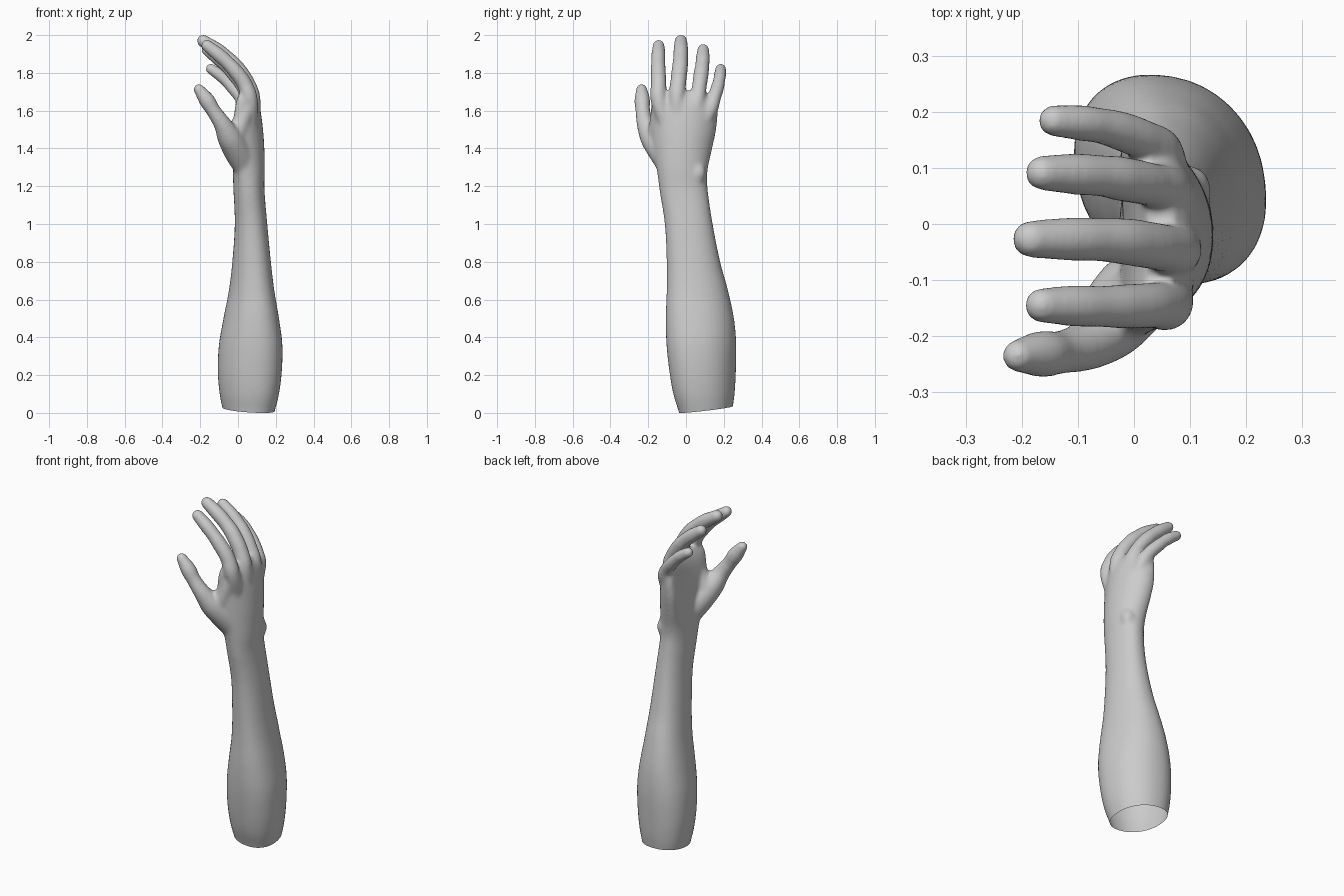
import bpy, bmesh, math
from mathutils import Vector

if "Cube" in bpy.data.objects:
    bpy.data.objects.remove(bpy.data.objects["Cube"])

bm = bmesh.new()


def spline(rows, steps):
    """Catmull-Rom interpolation of equal-length tuples."""
    out, n = [], len(rows)
    for i in range(n - 1):
        p = [rows[max(0, min(n - 1, i + k))] for k in (-1, 0, 1, 2)]
        for s in range(steps):
            t = s / steps
            out.append([0.5 * (2 * b + (c - a) * t + (2 * a - 5 * b + 4 * c - d) * t * t
                               + (3 * b - a - 3 * c + d) * t ** 3)
                        for a, b, c, d in zip(*p)])
    out.append(list(rows[-1]))
    return out


def loft(rings):
    """Skin a list of point rings into a closed solid."""
    vs = [[bm.verts.new(p) for p in r] for r in rings]
    n = len(vs[0])
    for a, b in zip(vs, vs[1:]):
        for i in range(n):
            j = (i + 1) % n
            bm.faces.new((a[i], a[j], b[j], b[i]))
    bm.faces.new(vs[0][::-1])
    bm.faces.new(vs[-1])


def tube(points, grow=0.0, n=20):
    """Round-ended limb through (x, y, z, radius) points."""
    pts = spline(points, 8)
    c = [Vector(p[:3]) for p in pts]
    rad = [p[3] + grow for p in pts]
    d0, d1 = (c[0] - c[1]).normalized(), (c[-1] - c[-2]).normalized()
    path = [(c[0] + d0 * rad[0] * math.cos(a), rad[0] * math.sin(a))
            for a in (0.1, 0.4, 0.8, 1.2)]
    path += list(zip(c, rad))
    path += [(c[-1] + d1 * rad[-1] * math.cos(a), rad[-1] * math.sin(a))
             for a in (1.2, 0.8, 0.4, 0.1)]
    rings = []
    for i, (p, r) in enumerate(path):
        d = (path[min(i + 1, len(path) - 1)][0] - path[max(i - 1, 0)][0]).normalized()
        u = d.cross(Vector((0, 1, 0))).normalized()
        v = d.cross(u)
        rings.append([p + r * (u * math.cos(2 * math.pi * k / n)
                               + v * math.sin(2 * math.pi * k / n)) for k in range(n)])
    loft(rings)


# forearm, wrist and palm: z, x min, x max, y min, y max, arch
sections = [
    (-0.08, -.06, .17, -.02, .23, 0), (0.0, -.077, .192, -.037, .243, 0),
    (0.1, -.097, .217, -.067, .257, 0), (0.22, -.107, .232, -.088, .264, 0),
    (0.36, -.101, .235, -.103, .266, 0), (0.5, -.077, .217, -.107, .254, 0),
    (0.65, -.048, .192, -.102, .222, 0), (0.8, -.03, .174, -.102, .181, 0),
    (1.0, -.017, .155, -.112, .141, 0), (1.18, -.024, .14, -.14, .115, 0),
    (1.28, -.027, .142, -.154, .114, .01), (1.4, -.02, .14, -.174, .139, .035),
    (1.5, -.018, .133, -.184, .16, .045), (1.6, -.008, .12, -.186, .168, .045),
    (1.66, .005, .103, -.184, .155, .04), (1.705, .025, .078, -.165, .09, .03),
]
rings = []
for z, x0, x1, y0, y1, arch in spline(sections, 5):
    skew = 0.2 * max(0, min(1, (1.1 - z) / 0.5))
    power = 0.92 - 2.5 * arch
    ring = []
    for k in range(40):
        a = 2 * math.pi * k / 40
        c, s = math.cos(a), math.sin(a - skew)
        s = math.copysign(abs(s) ** power, s)
        c = math.copysign(abs(c) ** power, c)
        ring.append(((x0 + x1) / 2 + (x1 - x0) / 2 * c - arch * s * s,
                     (y0 + y1) / 2 + (y1 - y0) / 2 * s, z))
    rings.append(ring)
loft(rings)

# fingers: tendon start, knuckle, two joints, pad, tip
fingers = [
    [(.07, -.09, 1.46, .024), (.064, -.142, 1.64, .04), (.035, -.145, 1.74, .038),
     (-.015, -.147, 1.81, .037), (-.06, -.147, 1.858, .034), (-.105, -.146, 1.898, .034),
     (-.164, -.145, 1.944, .028)],
    [(.085, -.035, 1.46, .024), (.078, -.048, 1.65, .04), (.045, -.041, 1.75, .039),
     (-.01, -.032, 1.83, .039), (-.06, -.028, 1.88, .036), (-.11, -.027, 1.92, .036),
     (-.184, -.027, 1.969, .030)],
    [(.08, .02, 1.46, .024), (.066, .055, 1.63, .04), (.03, .07, 1.725, .036),
     (-.02, .08, 1.795, .037), (-.06, .086, 1.838, .034), (-.105, .089, 1.877, .034),
     (-.163, .091, 1.922, .028)],
    [(.07, .06, 1.46, .022), (.05, .125, 1.6, .038), (.02, .148, 1.665, .034),
     (-.025, .166, 1.72, .032), (-.06, .175, 1.757, .029), (-.095, .18, 1.788, .029),
     (-.143, .184, 1.821, .025)],
]
for f in fingers:
    tube(f, grow=0.003)

# thumb with its fleshy base
tube([(.035, -.09, 1.3, .06), (.0, -.125, 1.38, .073), (-.045, -.178, 1.46, .066),
      (-.083, -.214, 1.53, .047), (-.13, -.228, 1.6, .039), (-.165, -.231, 1.655, .042),
      (-.206, -.235, 1.712, .029)])
# web between thumb and index finger
tube([(-.02, -.15, 1.45, .06), (.01, -.145, 1.52, .052), (.04, -.14, 1.6, .045)])
# heel of the hand and wrist bone
tube([(.035, .05, 1.33, .052), (.03, .085, 1.42, .055), (.035, .11, 1.54, .048)])
tube([(.09, .055, 1.22, .034), (.096, .064, 1.27, .042), (.09, .058, 1.31, .034)])

bmesh.ops.recalc_face_normals(bm, faces=bm.faces)
mesh = bpy.data.meshes.new("forearm_and_hand")
bm.to_mesh(mesh)
arm = bpy.data.objects.new("forearm_and_hand", mesh)
bpy.context.collection.objects.link(arm)
bpy.context.view_layer.objects.active = arm
arm.select_set(True)

# fuse all parts into one skin
remesh = arm.modifiers.new("fuse", 'REMESH')
remesh.mode = 'VOXEL'
remesh.voxel_size = 0.0075
bpy.ops.object.modifier_apply(modifier="fuse")

# soften everything a little, the palm and wrist more
palm = arm.vertex_groups.new(name="palm")
for v in arm.data.vertices:
    x, y, z = v.co
    w = min((z - 1.15) / 0.08, (1.7 - z) / 0.06, (y + 0.215) / 0.03, 1)
    if w > 0:
        palm.add([v.index], w, 'REPLACE')
for name, group, count in (("soften", "", 7), ("soften_palm", "palm", 22)):
    soft = arm.modifiers.new(name, 'SMOOTH')
    soft.factor = 0.5
    soft.iterations = count
    soft.vertex_group = group
    bpy.ops.object.modifier_apply(modifier=name)

# slightly slanted open cut at the elbow end
cut = bmesh.new()
cut.from_mesh(arm.data)
bmesh.ops.bisect_plane(cut, geom=cut.verts[:] + cut.edges[:] + cut.faces[:],
                       plane_co=(.11, -.036, 0), plane_no=(.05, -.11, 1),
                       clear_inner=True)
cut.to_mesh(arm.data)
bpy.ops.object.shade_smooth_by_angle(angle=math.radians(50))
